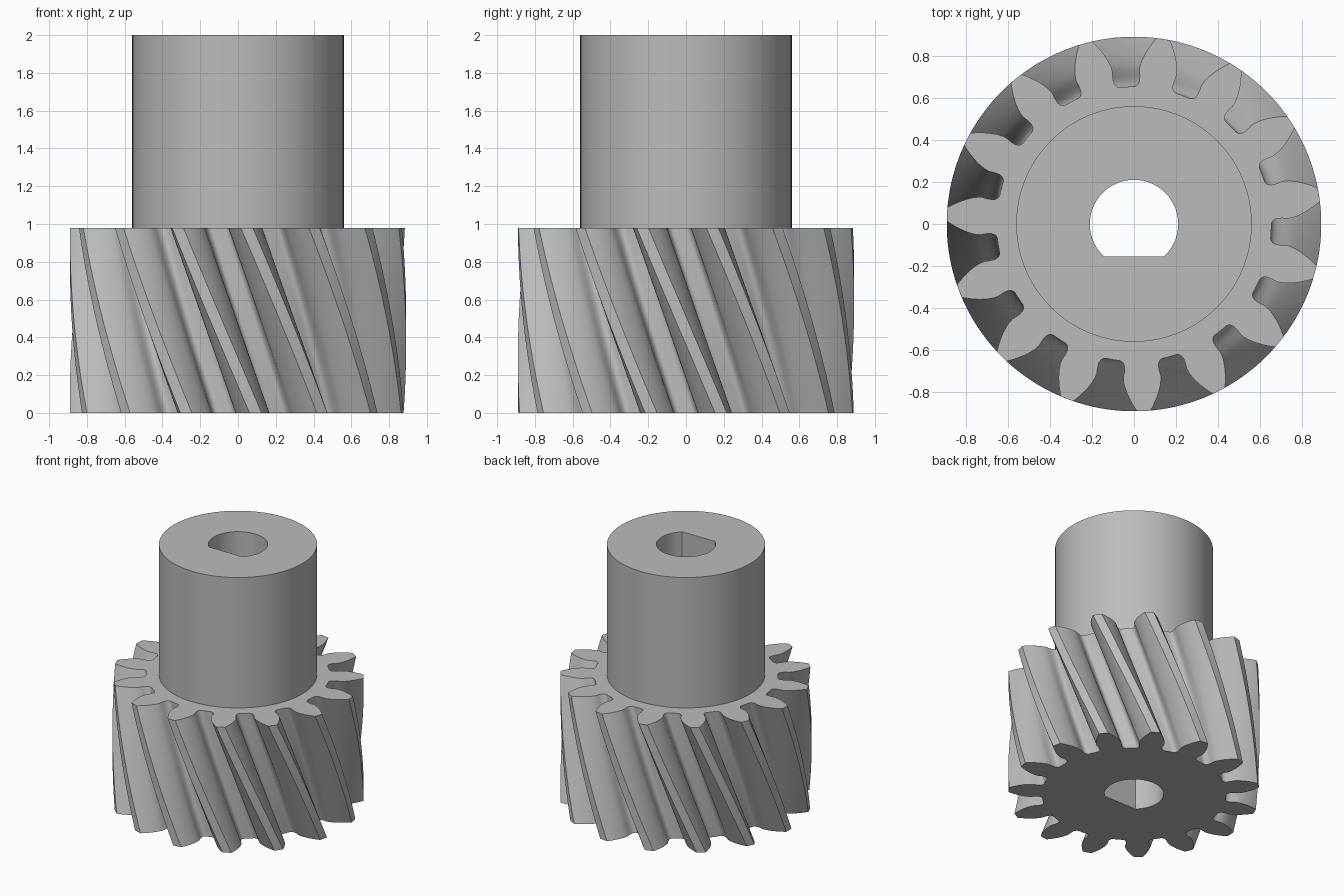
import bpy, bmesh, math

if "Cube" in bpy.data.objects:
    bpy.data.objects.remove(bpy.data.objects["Cube"], do_unlink=True)

TEETH, GEAR_H, TOTAL_H = 15, 0.98, 2.0
TIP_R, PITCH_R, BASE_R = 0.89, 0.785, 0.732
HUB_R, BORE_R, FLAT_Y = 0.56, 0.21, -0.155
TWIST = math.radians(-27)
LAYERS = 24

steel = bpy.data.materials.new("steel grey")
steel.use_nodes = True
GREY = (0.5, 0.5, 0.5, 1)
steel.diffuse_color = GREY
steel.node_tree.nodes["Principled BSDF"].inputs["Base Color"].default_value = GREY


def involute(r):
    a = math.acos(min(1, BASE_R / r))
    return math.tan(a) - a


def tooth_profile(start):
    """Closed gear outline as (radius, angle) pairs; start is a gap centre."""
    pitch = math.tau / TEETH
    # Half of one gap: rounded root, then involute flank
    half = [(0.653, 1.5), (0.653, 3.0), (0.657, 4.0), (0.665, 4.7), (0.68, 5.2), (0.705, 5.25)]
    half = [(r, math.radians(a)) for r, a in half]
    for i in range(8):
        r = BASE_R + (TIP_R - BASE_R) * i / 7
        half.append((r, pitch / 4 - involute(PITCH_R) + involute(r)))
    gap = [(r, -a) for r, a in reversed(half)] + half + [(TIP_R, pitch / 2)]
    return [(r, start + k * pitch + a) for k in range(TEETH) for r, a in gap]


def circle(radius, count):
    return [(radius, math.tau * i / count) for i in range(count)]


def bore_profile():
    """Round bore with one flat side."""
    end = math.asin(FLAT_Y / BORE_R)
    sweep = math.pi - 2 * end
    return [(BORE_R, end + sweep * i / 48) for i in range(49)]


def ring(bm, profile, z, turn=0):
    verts = [bm.verts.new((r * math.cos(a + turn), r * math.sin(a + turn), z)) for r, a in profile]
    return verts


def wall(bm, low, high):
    for i in range(len(low)):
        j = (i + 1) % len(low)
        bm.faces.new((low[i], low[j], high[j], high[i]))


def annulus(bm, outer, inner, up):
    """Flat face between two loops."""
    edges = []
    for loop in (outer, inner):
        for a, b in zip(loop, loop[1:] + loop[:1]):
            edges.append(bm.edges.get((a, b)) or bm.edges.new((a, b)))
    made = bmesh.ops.triangle_fill(bm, edges=edges, use_beauty=True, normal=(0, 0, up))
    for f in made["geom"]:
        if isinstance(f, bmesh.types.BMFace):
            f.normal_update()
            if f.normal.z * up < 0:
                f.normal_flip()


def finish(bm, name):
    mesh = bpy.data.meshes.new(name)
    bm.to_mesh(mesh)
    bm.free()
    mesh.materials.append(steel)
    obj = bpy.data.objects.new(name, mesh)
    bpy.context.collection.objects.link(obj)
    bpy.ops.object.select_all(action="DESELECT")
    obj.select_set(True)
    bpy.context.view_layer.objects.active = obj
    bpy.ops.object.shade_smooth_by_angle(angle=math.radians(32))
    return obj


# Helical gear: twisted teeth, bottom face and shoulder around the hub
bm = bmesh.new()
outline = tooth_profile(math.radians(93) - TWIST)
rings = [ring(bm, outline, GEAR_H * i / LAYERS, TWIST * i / LAYERS) for i in range(LAYERS + 1)]
for low, high in zip(rings, rings[1:]):
    wall(bm, low, high)
annulus(bm, rings[0], ring(bm, bore_profile(), 0), -1)
annulus(bm, rings[-1], ring(bm, circle(HUB_R, 96), GEAR_H), 1)
finish(bm, "helical_gear")

# Hub: outer wall, top face and the through bore with its flat
bm = bmesh.new()
hub_low, hub_top = (ring(bm, circle(HUB_R, 96), z) for z in (GEAR_H, TOTAL_H))
bore_low, bore_top = (ring(bm, bore_profile(), z) for z in (0, TOTAL_H))
wall(bm, hub_low, hub_top)
wall(bm, bore_top, bore_low)
annulus(bm, hub_top, bore_top, 1)
finish(bm, "hub")
